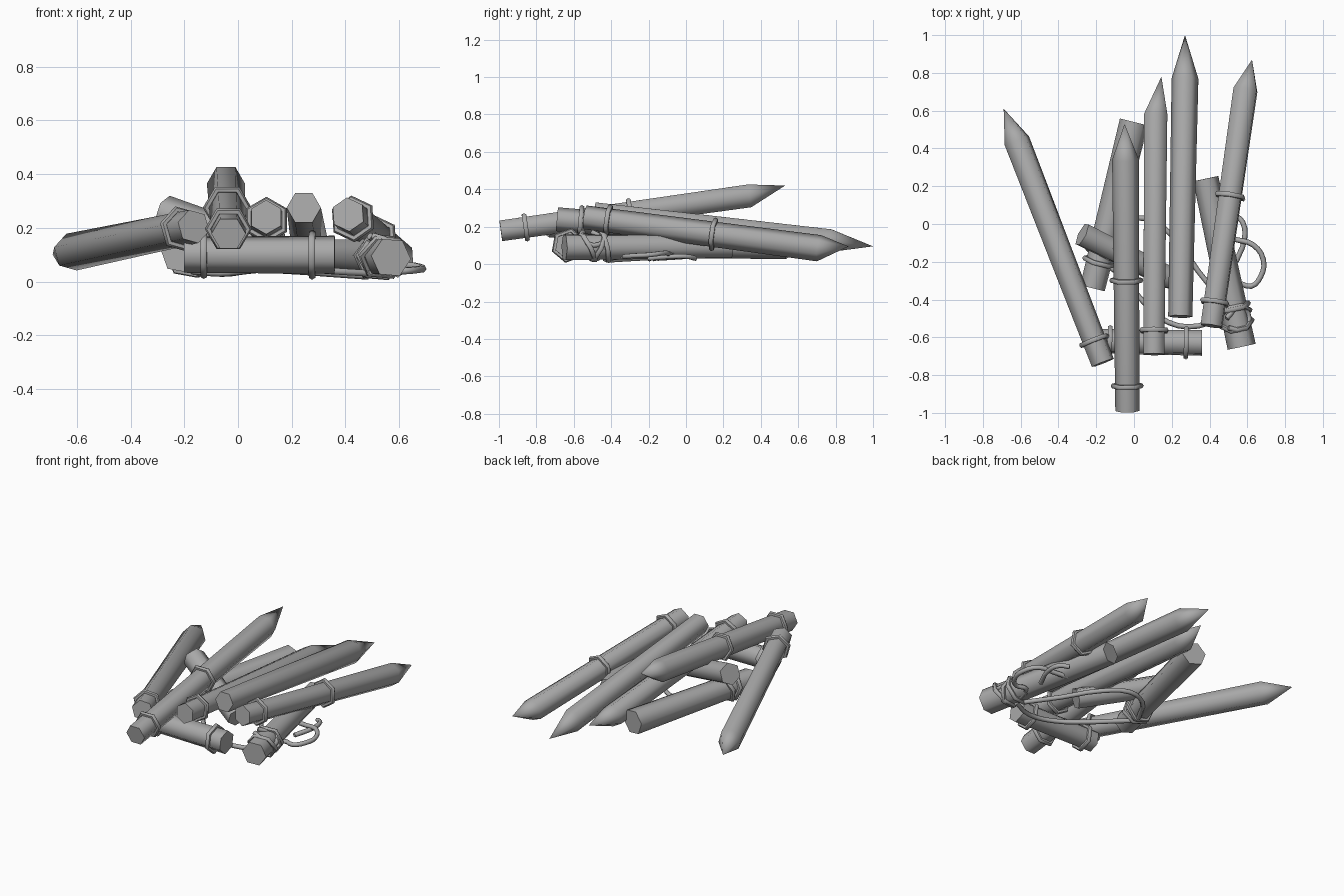
import bpy, bmesh, math
from mathutils import Vector, Matrix

cube = bpy.data.objects.get("Cube")
if cube:
    bpy.data.objects.remove(cube, do_unlink=True)

grey = bpy.data.materials.new("weathered_grey")
grey.use_nodes = True
grey.diffuse_color = (0.4, 0.4, 0.4, 1)
shader = grey.node_tree.nodes["Principled BSDF"]
shader.inputs["Base Color"].default_value = (0.4, 0.4, 0.4, 1)
shader.inputs["Roughness"].default_value = 0.8


def frame(start, end, roll):
    """Axes with local z running along the log."""
    along = (end - start).normalized()
    side = along.cross(Vector((0, 0, 1))).normalized()
    basis = Matrix((side, along.cross(side), along)).transposed()
    return basis.to_4x4() @ Matrix.Rotation(math.radians(roll), 4, 'Z')


def finish(obj, angle=62):
    obj.data.materials.clear()
    obj.data.materials.append(grey)
    bpy.ops.object.select_all(action='DESELECT')
    obj.select_set(True)
    bpy.context.view_layer.objects.active = obj
    bpy.ops.object.shade_smooth_by_angle(angle=math.radians(angle))


def ring(name, start, end, t, roll, tilt=0, size=0.074):
    """Six-sided rope binding around a log."""
    bpy.ops.mesh.primitive_torus_add(major_segments=6, minor_segments=6,
                                     major_radius=size, minor_radius=0.014)
    obj = bpy.context.object
    obj.name = name
    obj.matrix_world = (Matrix.Translation(start.lerp(end, t)) @ frame(start, end, roll)
                        @ Matrix.Rotation(math.radians(tilt), 4, 'X'))
    finish(obj)


def log(name, start, end, tip=None, roll=0, radii=(0.064, 0.071), rings=()):
    """Hexagonal log, sharpened when a tip is given; rings are (position, tilt)."""
    start, end = Vector(start), Vector(end)
    basis = frame(start, end, roll)
    bm = bmesh.new()
    loops = []
    for centre, radius in ((start, radii[0]), (end, radii[1])):
        loops.append([bm.verts.new(centre + basis @ Vector(
            (radius * math.cos(k * math.pi / 3), radius * math.sin(k * math.pi / 3), 0)))
            for k in range(6)])
    low, high = loops
    bm.faces.new(low[::-1])
    point = bm.verts.new(tip) if tip else None
    for k in range(6):
        n = (k + 1) % 6
        bm.faces.new((low[k], low[n], high[n], high[k]))
        if tip:
            bm.faces.new((high[k], high[n], point))
    if not tip:
        bm.faces.new(high)
    bmesh.ops.recalc_face_normals(bm, faces=bm.faces)
    mesh = bpy.data.meshes.new(name)
    bm.to_mesh(mesh)
    bm.free()
    obj = bpy.data.objects.new(name, mesh)
    bpy.context.collection.objects.link(obj)
    finish(obj)
    for i, (t, tilt) in enumerate(rings):
        ring(f"{name}_binding_{i + 1}", start, end, t, roll, tilt,
             radii[0] + (radii[1] - radii[0]) * t + 0.009)


def rope(name, points):
    curve = bpy.data.curves.new(name, 'CURVE')
    curve.dimensions = '3D'
    curve.bevel_depth = 0.014
    curve.bevel_resolution = 1
    curve.use_fill_caps = True
    curve.resolution_u = 3
    spline = curve.splines.new('BEZIER')
    spline.bezier_points.add(len(points) - 1)
    for p, co in zip(spline.bezier_points, points):
        p.co = co
        p.handle_left_type = p.handle_right_type = 'AUTO'
    obj = bpy.data.objects.new(name, curve)
    bpy.context.collection.objects.link(obj)
    curve.materials.append(grey)


# Sharpened stakes
log("left_stake", (-0.165, -0.735, 0.205), (-0.62, 0.44, 0.11), (-0.69, 0.61, 0.10),
    rings=[(0.1, 0)], roll=15)
log("upper_stake", (-0.035, -0.99, 0.178), (-0.045, 0.34, 0.365), (-0.05, 0.53, 0.42),
    rings=[(0.1, 0), (0.52, 0)])
log("middle_stake", (0.105, -0.69, 0.24), (0.115, 0.58, 0.125), (0.145, 0.78, 0.13),
    roll=30, rings=[(0.1, 0)])
log("long_stake", (0.245, -0.49, 0.275), (0.27, 0.77, 0.125), (0.27, 1.0, 0.095))
log("right_stake", (0.41, -0.54, 0.25), (0.59, 0.71, 0.085), (0.625, 0.87, 0.095),
    roll=25, rings=[(0.1, 0), (0.55, 0)])

# Blunt logs underneath
log("front_crosslog", (-0.2, -0.62, 0.1), (0.36, -0.63, 0.1), roll=20,
    radii=(0.068, 0.072), rings=[(0.13, 0), (0.85, 0)])
log("back_log", (-0.22, -0.34, 0.1), (0.0, 0.54, 0.1), roll=10,
    radii=(0.068, 0.078), rings=[(0.16, 10), (0.22, -14)])
log("tilted_log", (-0.275, -0.055, 0.255), (0.2, -0.29, 0.09), roll=25,
    radii=(0.068, 0.064))
log("right_log", (0.57, -0.65, 0.09), (0.38, 0.24, 0.095), roll=5,
    radii=(0.076, 0.068), rings=[(0.14, 28), (0.2, -25), (0.24, 12)])

# Loose ropes on the ground
rope("front_rope", [(-0.17, -0.2, 0.04), (-0.06, -0.28, 0.03), (0.03, -0.39, 0.04),
                    (0.18, -0.52, 0.05), (0.34, -0.54, 0.04), (0.5, -0.47, 0.03)])
rope("back_rope", [(-0.16, -0.15, 0.03), (-0.06, 0.0, 0.04), (0.06, 0.03, 0.045),
                   (0.2, -0.06, 0.04), (0.34, -0.25, 0.03), (0.48, -0.42, 0.02)])
rope("right_rope_loop", [(0.45, -0.06, 0.04), (0.55, -0.085, 0.05), (0.63, -0.11, 0.06),
                         (0.685, -0.19, 0.05), (0.67, -0.28, 0.045), (0.62, -0.33, 0.04),
                         (0.55, -0.32, 0.04), (0.52, -0.42, 0.03)])
rope("rope_end", [(0.54, -0.2, 0.03), (0.585, -0.08, 0.04), (0.575, 0.01, 0.04),
                  (0.53, 0.05, 0.03)])
rope("rope_knot", [(0.49, -0.5, 0.17), (0.56, -0.44, 0.13), (0.61, -0.5, 0.1),
                   (0.56, -0.56, 0.15), (0.5, -0.55, 0.17)])
